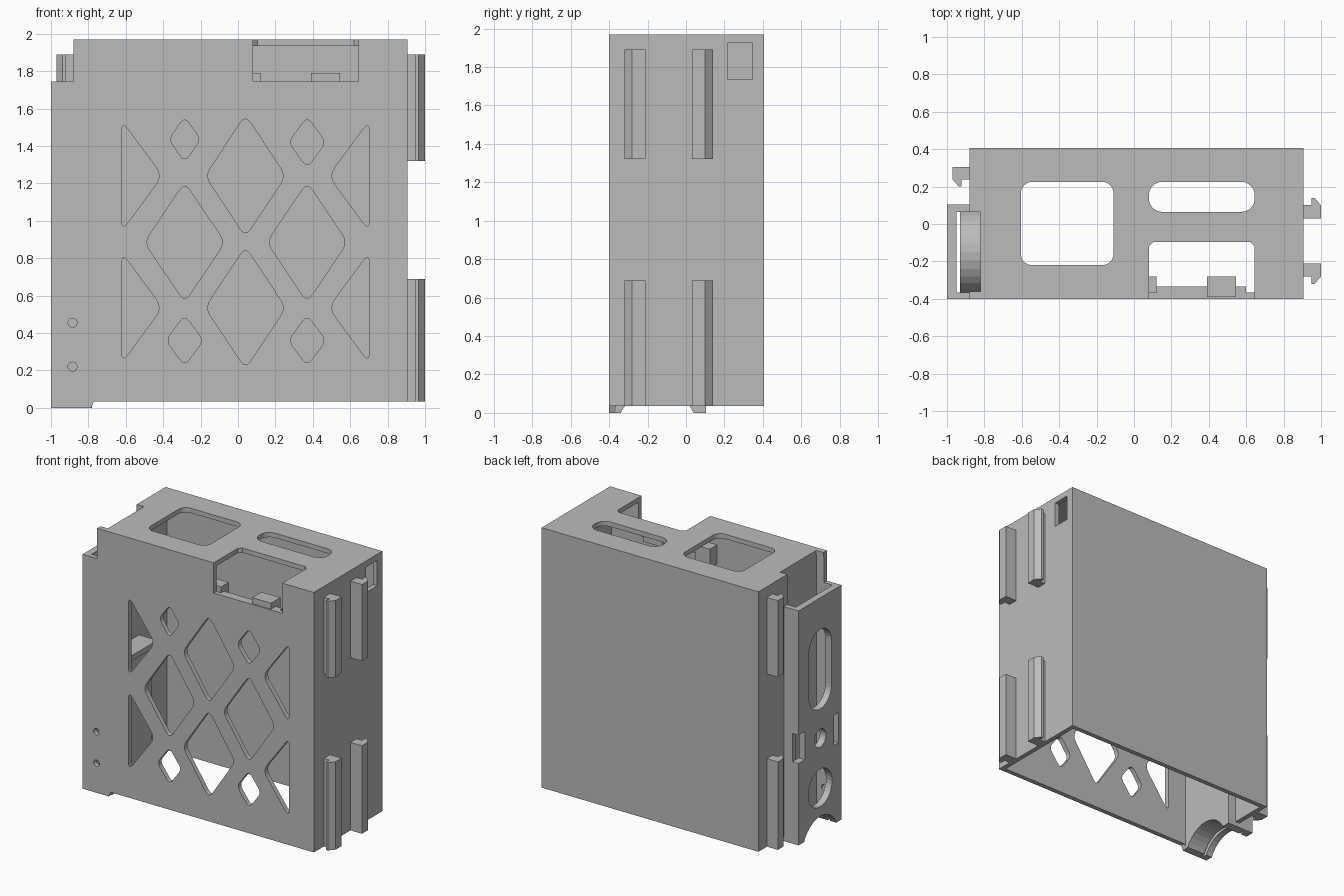
import bpy, bmesh
from math import cos, sin, pi
from mathutils import Vector

cube = bpy.data.objects.get("Cube")
if cube:
    bpy.data.objects.remove(cube)

grey = bpy.data.materials.new("plain grey")
grey.use_nodes = True
grey.diffuse_color = (0.5, 0.5, 0.5, 1)
grey.node_tree.nodes["Principled BSDF"].inputs["Base Color"].default_value = (0.5, 0.5, 0.5, 1)

T = 0.035                                   # wall thickness
LEFT, RIGHT, FRONT, BACK = -0.88, 0.905, -0.4, 0.405
BASE, TOP, POD_TOP = 0.035, 1.97, 1.745
HALF = pi / 2


def rect(u0, u1, v0, v1):
    return [(u0, v0), (u1, v0), (u1, v1), (u0, v1)]


def round_rect(u0, u1, v0, v1, r, steps=8):
    """Rectangle with arc corners; also gives circles and stadiums."""
    corners = [(u1 - r, v1 - r), (u0 + r, v1 - r), (u0 + r, v0 + r), (u1 - r, v0 + r)]
    return [(cu + r * cos(HALF * (k + i / steps)), cv + r * sin(HALF * (k + i / steps)))
            for k, (cu, cv) in enumerate(corners) for i in range(steps + 1)]


def circle(u, v, r):
    return round_rect(u - r, u + r, v - r, v + r, r)


def soften(points, d, steps=5):
    """Round every corner of a polygon, trimming distance d."""
    out = []
    for i, p in enumerate(points):
        p = Vector(p)
        a = p + (Vector(points[i - 1]) - p).normalized() * d
        b = p + (Vector(points[(i + 1) % len(points)]) - p).normalized() * d
        for k in range(steps + 1):
            t = k / steps
            out.append(tuple(a * (1 - t) ** 2 + p * 2 * t * (1 - t) + b * t * t))
    return out


def diamond(u, v, hu, hv, d):
    return soften([(u + hu, v), (u, v + hv), (u - hu, v), (u, v - hv)], d)


def plate(name, axis, lo, hi, outline, holes=()):
    """Extrude an outline with holes along an axis from lo to hi."""
    curve = bpy.data.curves.new(name, "CURVE")
    curve.dimensions, curve.fill_mode = "2D", "BOTH"
    curve.extrude = (hi - lo) / 2
    for loop in [outline, *holes]:
        clean = [p for i, p in enumerate(loop)
                 if (Vector(p) - Vector(loop[i - 1])).length > 1e-5]
        spline = curve.splines.new("POLY")
        spline.points.add(len(clean) - 1)
        for point, (u, v) in zip(spline.points, clean):
            point.co = (u, v, 0, 1)
        spline.use_cyclic_u = True
    temp = bpy.data.objects.new(name + " curve", curve)
    bpy.context.scene.collection.objects.link(temp)
    graph = bpy.context.evaluated_depsgraph_get()
    mesh = bpy.data.meshes.new_from_object(temp.evaluated_get(graph))
    bpy.data.objects.remove(temp)
    bpy.data.curves.remove(curve)

    mid = (lo + hi) / 2
    bm = bmesh.new()
    bm.from_mesh(mesh)
    for vert in bm.verts:
        u, v, w = vert.co
        w += mid
        vert.co = {"x": (w, u, v), "y": (u, w, v), "z": (u, v, w)}[axis]
    bmesh.ops.remove_doubles(bm, verts=bm.verts, dist=1e-5)
    bmesh.ops.recalc_face_normals(bm, faces=bm.faces)
    for face in bm.faces:
        face.smooth = False
    bm.to_mesh(mesh)
    bm.free()
    mesh.name = name
    mesh.materials.clear()
    mesh.materials.append(grey)
    obj = bpy.data.objects.new(name, mesh)
    bpy.context.scene.collection.objects.link(obj)
    return obj


def block(name, x0, x1, y0, y1, z0, z1):
    return plate(name, "z", z0, z1, rect(x0, x1, y0, y1))


# Front wall with its lattice of diamonds and triangles
lattice = [diamond(0.04, z, 0.215, 0.325, 0.05) for z in (1.24, 0.535)]
lattice += [diamond(x, 0.885, 0.215, 0.32, 0.05) for x in (-0.285, 0.37)]
lattice += [diamond(-0.285, 1.435, 0.085, 0.12, 0.04)]
lattice += [diamond(x, z, 0.1, 0.135, 0.04)
            for x, z in ((0.37, 1.42), (-0.285, 0.36), (0.37, 0.36))]
for z in (1.24, 0.535):
    for x, tip in ((-0.622, -0.405), (0.702, 0.485)):
        lattice.append(soften([(x, z - 0.295), (tip, z), (x, z + 0.295)], 0.06))
pin_holes = [circle(-0.885, z, 0.024) for z in (0.455, 0.22)]
plate("front_wall", "y", FRONT, FRONT + T,
      [(-1, 0), (-0.785, 0), (-0.77, BASE), (RIGHT, BASE), (RIGHT, TOP), (0.645, TOP),
       (0.645, POD_TOP), (0.08, POD_TOP), (0.08, TOP), (LEFT, TOP), (LEFT, POD_TOP),
       (-1, POD_TOP)], lattice + pin_holes)

# Back, right and left walls
plate("back_wall", "y", BACK - T, BACK, rect(LEFT, RIGHT, BASE, TOP))
plate("right_wall", "x", RIGHT - T, RIGHT, rect(FRONT, BACK, BASE, TOP),
      [rect(0.215, 0.345, 1.735, 1.925)])
plate("left_wall", "x", LEFT, LEFT + T, rect(0.065, BACK, BASE, TOP))

# Top with windows, a latch notch and a side recess
plate("top_wall", "z", TOP - T, TOP,
      [(LEFT, FRONT), (0.08, FRONT), (0.08, -0.12), (0.105, -0.095), (0.62, -0.095),
       (0.645, -0.12), (0.645, FRONT), (RIGHT, FRONT), (RIGHT, BACK), (LEFT, BACK),
       (LEFT, 0.065), (-0.82, 0.065), (-0.82, -0.36), (LEFT, -0.36)],
      [round_rect(-0.605, -0.11, -0.22, 0.225, 0.06),
       round_rect(0.08, 0.645, 0.065, 0.225, 0.07)])

# Latch pieces inside the front notch
block("latch_ledge", 0.08, 0.6, -0.37, -0.335, 1.7, POD_TOP)
block("latch_end_stop", 0.0, 0.12, -0.37, -0.28, 1.65, 1.79)
block("latch_tab", 0.39, 0.545, -0.39, -0.28, 1.7, 1.79)


# Side pod: faceplate, back panel, side and arched bottom lip
def arch(radius, half_width, steps=16):
    """Arc over the cable opening, from low y to high y."""
    centre_y, centre_z = -0.15, -0.09
    start = (radius ** 2 - half_width ** 2) ** 0.5
    arc = [(centre_y - radius * cos(pi * i / steps), centre_z + radius * sin(pi * i / steps))
           for i in range(steps + 1)]
    arc = [p for p in arc if p[1] > centre_z + start + 0.005]
    return ([(centre_y - half_width, centre_z + start)] + arc
            + [(centre_y + half_width, centre_z + start)])


opening = arch(0.21, 0.19)
plate("pod_faceplate", "x", -1, -0.95,
      [(FRONT, 0)] + opening + [(0.105, 0), (0.105, 0.61), (0.03, 0.61), (0.03, 0.82),
                                (0.105, 0.82), (0.105, POD_TOP), (FRONT, POD_TOP)],
      [round_rect(-0.283, -0.017, 0.917, 1.51, 0.132), circle(-0.15, 0.7, 0.067),
       circle(-0.15, 0.33, 0.14), rect(-0.365, -0.315, 0.585, 0.81)])
plate("pod_back_panel", "x", -0.82, -0.78,
      [(FRONT + T, 0)] + opening + [(0.105, 0), (0.105, TOP), (FRONT + T, TOP)])
plate("pod_side", "y", 0.065, 0.105,
      [(-0.95, 0), (-0.78, 0), (-0.78, TOP), (LEFT, TOP), (LEFT, POD_TOP), (-0.95, POD_TOP)])
plate("pod_bottom_lip", "x", -0.93, -0.78,
      opening + [(0.07, 0)] + arch(0.235, 0.215)[::-1] + [(-0.37, 0)])
block("pod_shelf", -0.79, -0.63, -0.365, -0.05, 1.03, 1.07)

# Rail hooks: two facing apart on the right, one on the left
profile = [(0, 0), (0.095, 0), (0.095, 0.07), (0.06, 0.11), (0.045, 0.11),
           (0.045, 0.072), (0, 0.072)]
for level, z0, z1 in (("lower", BASE, 0.69), ("upper", 1.32, 1.89)):
    for side, x, y, sx, sy in (("right_back", RIGHT, 0.03, 1, 1),
                               ("right_front", RIGHT, -0.21, 1, -1),
                               ("left_back", LEFT, 0.305, -0.95, -0.95)):
        plate(f"{level}_{side}_hook", "z", z0, z1,
              [(x + sx * u, y + sy * v) for u, v in profile])
